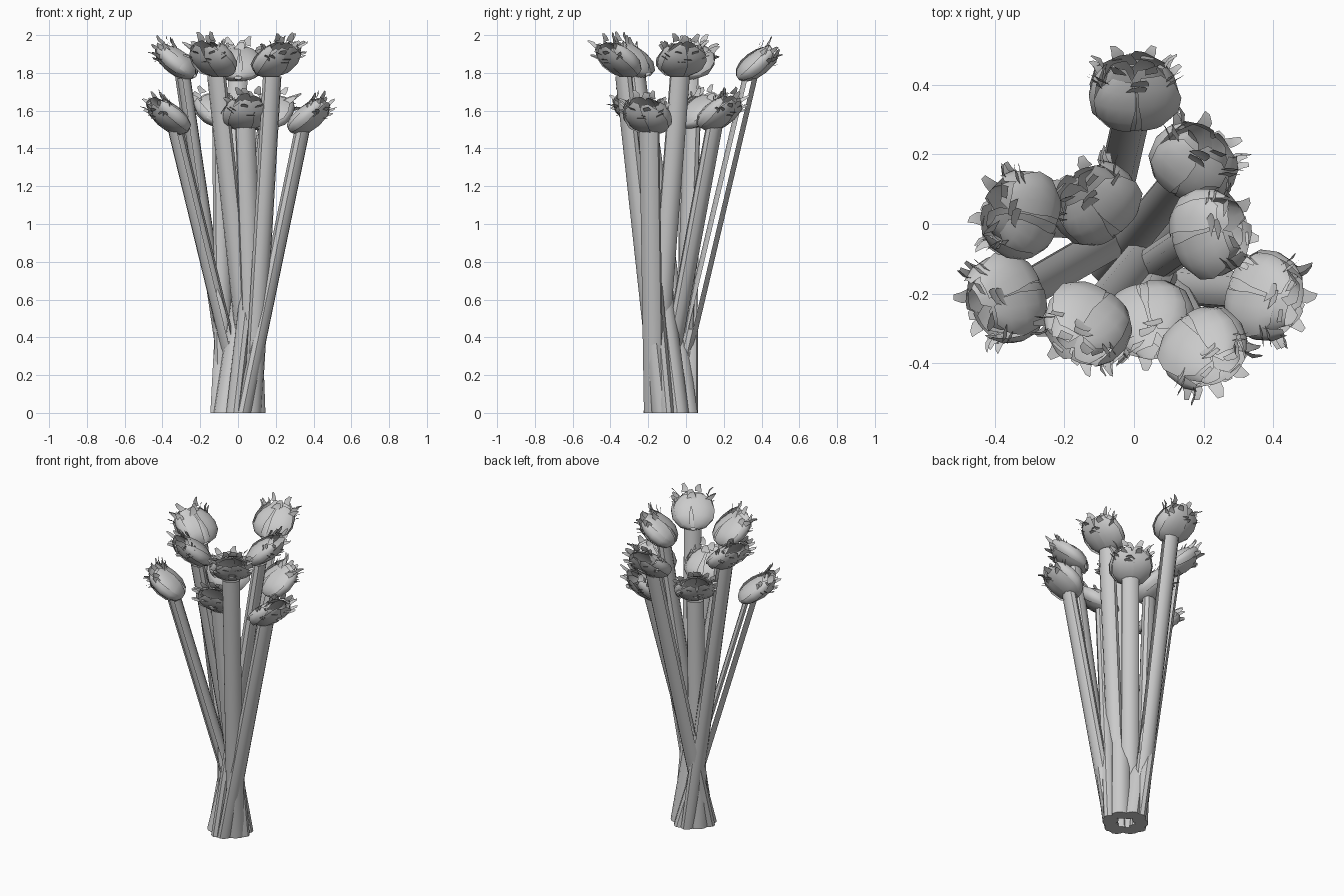
import bpy, bmesh, random
from math import sin, cos, pi, radians, atan2
from mathutils import Vector

if "Cube" in bpy.data.objects:
    bpy.data.objects.remove(bpy.data.objects["Cube"])

random.seed(4)
HUB = Vector((0, -0.08, 0))
UP = Vector((0, 0, 1))

# bud centre x, y, z and whether the stem is split along its sides
FLOWERS = [
    (0.00, 0.39, 1.86, True), (0.18, 0.19, 1.60, False),
    (-0.12, 0.07, 1.61, False), (-0.34, 0.03, 1.87, True),
    (0.23, -0.02, 1.88, False), (-0.38, -0.22, 1.58, True),
    (0.39, -0.21, 1.58, False), (-0.14, -0.30, 1.88, False),
    (0.05, -0.29, 1.60, False), (0.21, -0.37, 1.88, False)]


def finish(bm, name):
    mesh = bpy.data.meshes.new(name)
    bm.to_mesh(mesh)
    bm.free()
    ob = bpy.data.objects.new(name, mesh)
    bpy.context.collection.objects.link(ob)
    for p in mesh.polygons:
        p.use_smooth = True
    mesh.set_sharp_from_angle(angle=radians(40))


def grid(bm, rows):
    vs = [[bm.verts.new(p) for p in row] for row in rows]
    for a, b in zip(vs, vs[1:]):
        for i in range(len(a) - 1):
            bm.faces.new((a[i], a[i + 1], b[i + 1], b[i]))


# Stem: flattened tube leaning from the tied base to the bud
def stem(name, bottom, top, out, split):
    bm = bmesh.new()
    side = UP.cross(out)
    n, rings = 10, []
    for k in range(5):
        c = bottom.lerp(top, k / 4)
        rings.append([bm.verts.new(c + out * (0.040 * cos(2 * pi * i / n)) + side * (0.054 * sin(2 * pi * i / n)))
                      for i in range(n)])
    for k in range(4):
        for i in range(n):
            if split and k > 0 and i in (2, 7):
                continue
            j = (i + 1) % n
            bm.faces.new((rings[k][i], rings[k][j], rings[k + 1][j], rings[k + 1][i]))
    bm.faces.new(rings[0][::-1])
    finish(bm, name)


# Bud: flattened cup of overlapping petals leaning outward, with curled tips
def bud(name, centre, out):
    bm = bmesh.new()
    axis = (out * cos(radians(33)) + UP * sin(radians(33))).normalized()
    wide = UP.cross(out).normalized()
    norm = axis.cross(wide)
    base = centre - axis * 0.145

    def pt(t, phi, r):
        # the tip curls upward so the outer petals wrap the mouth
        bend = norm * (0.025 * (t / 0.25) ** 2 - 0.008)
        return base + bend + axis * t + wide * (0.130 * r * cos(phi)) + norm * (0.066 * r * sin(phi))

    profile = [(0.0, 0.22), (0.02, 0.62), (0.07, 0.93), (0.13, 1.0), (0.19, 0.90), (0.235, 0.68)]
    spread = [0.9, 1.0, 1.0, 1.0, 0.9, 0.55]
    for count, scale, offset in ((6, 1.0, 0.0), (4, 0.72, 0.5)):
        for i in range(count):
            mid = 2 * pi * (i + offset) / count + random.uniform(-0.12, 0.12)
            half = pi / count * 1.25
            lift = random.uniform(-0.012, 0.012)
            upper = scale == 1.0 and i in (1, 2)
            lower = scale == 1.0 and i in (4, 5)
            rows = []
            for k, ((t, r), s) in enumerate(zip(profile, spread)):
                # the two upper petals are shorter and part towards the stem, the lower ones longer
                m = mid + ((-0.4 if i == 1 else 0.4) * (1 - k / 5) if upper else 0)
                t *= 0.88 if upper else 1.1 if lower else 1
                if lower and k == 5:
                    r = 0.4
                rows.append([pt(t + lift * t / 0.24, m + half * s * u, r * scale * (1 + 0.06 * u))
                             for u in (-1, -0.5, 0, 0.5, 1)])
            grid(bm, rows)
            # curled pointed tips along the rim
            if scale == 1.0:
                for u, t0, r0, size in ((0, 0.225, 0.70, 0.8), (-0.7, 0.19, 0.86, 0.75), (0.75, 0.17, 0.9, 0.75)):
                    phi = mid + half * u
                    k = size * random.uniform(0.75, 1.15)
                    tw = random.uniform(-0.12, 0.12)
                    grid(bm, [[pt(t0, phi - 0.24, r0), pt(t0, phi + 0.24, r0)],
                              [pt(t0 + 0.03 * k, phi - 0.2 + tw, r0 + 0.08), pt(t0 + 0.03 * k, phi + 0.16 + tw, r0 + 0.1)],
                              [pt(t0 + 0.05 * k, phi - 0.08 + tw, r0 + 0.25), pt(t0 + 0.055 * k, phi + 0.07 + tw, r0 + 0.27)]])
    finish(bm, name)


for i, (x, y, z, split) in enumerate(FLOWERS, 1):
    centre = Vector((x, y, z))
    out = Vector((x - HUB.x, y - HUB.y, 0)).normalized()
    # feet are mirrored across one diagonal, so the stems cross at the waist
    a = radians(-90) - atan2(out.y, out.x)
    foot = HUB + 0.095 * Vector((cos(a), sin(a), 0))
    top = centre - out * 0.05
    top.z = 1.78 if z > 1.7 else 1.51
    stem(f"stem_{i}", foot, top, out, split)
    bud(f"flower_bud_{i}", centre, out)
